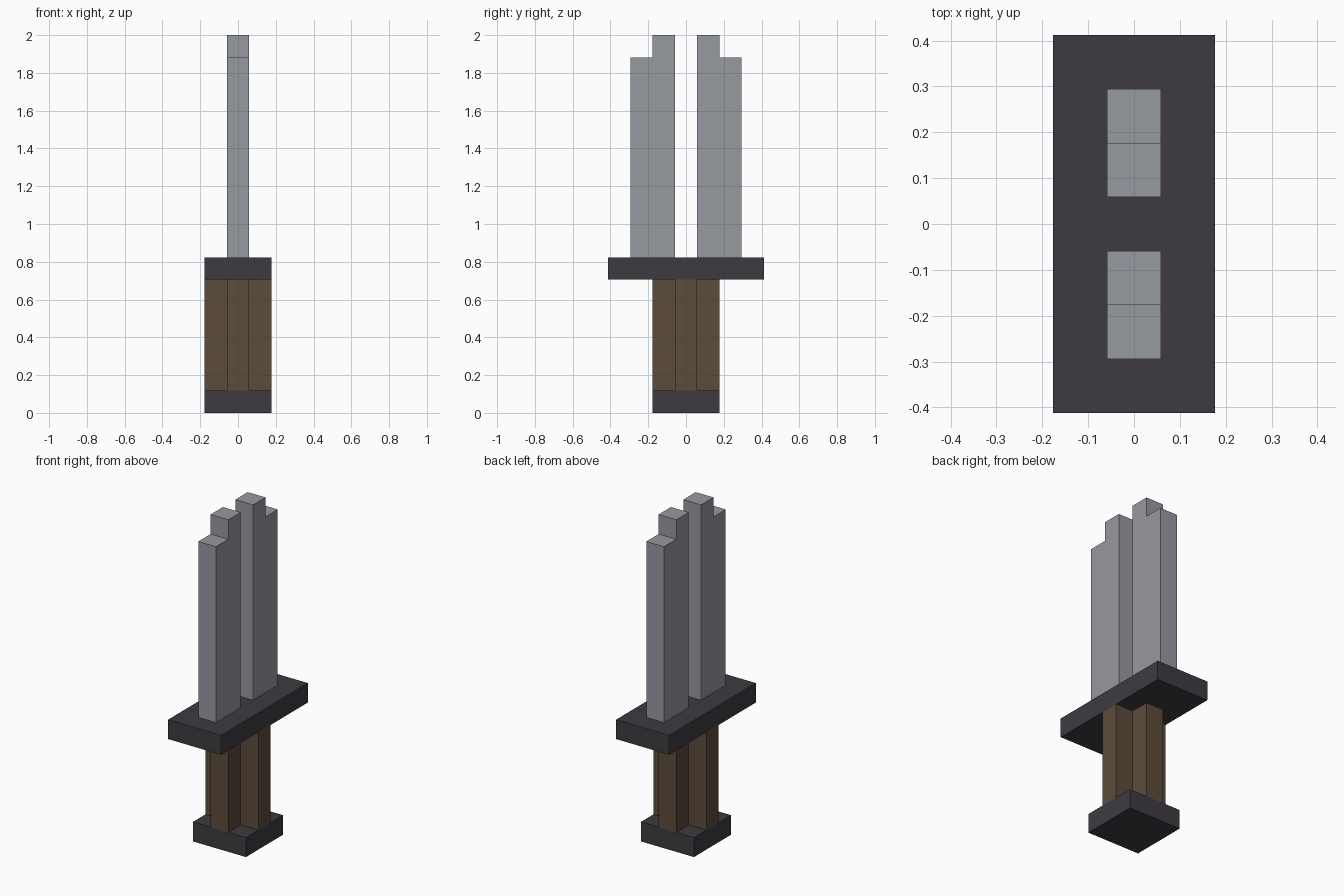
import bpy
import bmesh

cube = bpy.data.objects.get("Cube")
if cube:
    bpy.data.objects.remove(cube, do_unlink=True)

U = 2 / 17  # block unit: the sword is 17 blocks tall


def material(name, rgb):
    m = bpy.data.materials.new(name)
    m.use_nodes = True
    m.diffuse_color = (*rgb, 1)
    bsdf = next(n for n in m.node_tree.nodes if n.type == 'BSDF_PRINCIPLED')
    bsdf.inputs["Base Color"].default_value = (*rgb, 1)
    return m


def prism(name, profile, depth, mat):
    """Extrude a closed profile (points in block units) along depth."""
    bm = bmesh.new()
    face = bm.faces.new([bm.verts.new([c * U for c in p]) for p in profile])
    out = bmesh.ops.extrude_face_region(bm, geom=[face])
    verts = [v for v in out["geom"] if isinstance(v, bmesh.types.BMVert)]
    bmesh.ops.translate(bm, verts=verts, vec=[d * U for d in depth])
    bmesh.ops.recalc_face_normals(bm, faces=bm.faces)
    mesh = bpy.data.meshes.new(name)
    bm.to_mesh(mesh)
    bm.free()
    mesh.materials.append(mat)
    obj = bpy.data.objects.new(name, mesh)
    bpy.context.collection.objects.link(obj)
    return obj


def slab(name, half_x, half_y, z, mat):
    """One-block-thick rectangular plate."""
    corners = [(-half_x, -half_y, z), (half_x, -half_y, z),
               (half_x, half_y, z), (-half_x, half_y, z)]
    return prism(name, corners, (0, 0, 1), mat)


steel = material("steel grey", (0.305, 0.319, 0.352))
dark = material("dark iron", (0.047, 0.044, 0.053))
wood = material("brown wood", (0.107, 0.070, 0.042))

# Pommel and crossguard
slab("pommel", 1.5, 1.5, 0, dark)
slab("crossguard", 1.5, 3.5, 6, dark)

# Grip with a plus-shaped cross-section
a, b = 0.5, 1.5
plus = [(a, -b), (a, -a), (b, -a), (b, a), (a, a), (a, b),
        (-a, b), (-a, a), (-b, a), (-b, -a), (-a, -a), (-a, -b)]
prism("grip", [(x, y, 1) for x, y in plus], (0, 0, 5), wood)

# Twin blades with stepped tips, mirrored front to back
step = [(0.5, 7), (2.5, 7), (2.5, 16), (1.5, 16), (1.5, 17), (0.5, 17)]
for name, side in (("front_blade", -1), ("back_blade", 1)):
    prism(name, [(-0.5, side * y, z) for y, z in step], (1, 0, 0), steel)
